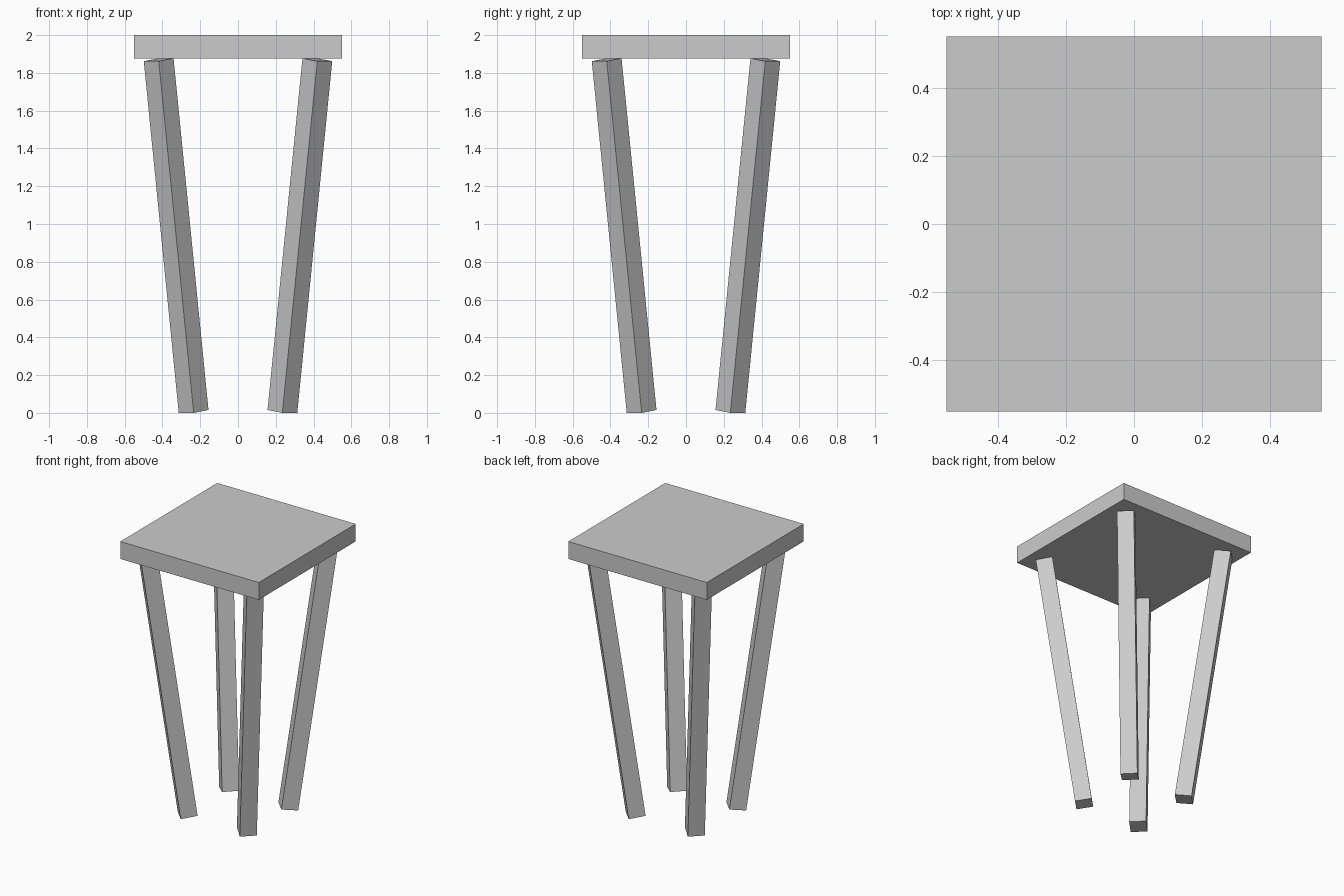
import bpy
import math
from mathutils import Matrix, Vector

default = bpy.data.objects.get("Cube")
if default:
    bpy.data.objects.remove(default, do_unlink=True)

# One plain grey for the whole stool
grey = bpy.data.materials.new("plain grey")
grey.use_nodes = True
colour = (0.6, 0.6, 0.6, 1)
grey.diffuse_color = colour
grey.node_tree.nodes["Principled BSDF"].inputs["Base Color"].default_value = colour


def box(name, size, matrix):
    """Flat-shaded box of the given size, placed by a matrix."""
    bpy.ops.mesh.primitive_cube_add(size=1)
    obj = bpy.context.object
    obj.name = obj.data.name = name
    obj.data.transform(matrix @ Matrix.Diagonal((*size, 1)))
    obj.data.materials.append(grey)
    return obj


# Square seat slab
SEAT_BOTTOM, SEAT_TOP = 1.875, 2.0
box("seat", (1.1, 1.1, SEAT_TOP - SEAT_BOTTOM),
    Matrix.Translation((0, 0, (SEAT_BOTTOM + SEAT_TOP) / 2)))

# Square legs turned to the diagonals, leaning inward towards the floor
LEG, LENGTH, TILT = 0.112, 1.88, math.radians(8)
REACH = 0.3275 * math.sqrt(2)          # leg centre's distance from the axis
HEIGHT = (LENGTH * math.cos(TILT) + LEG * math.sin(TILT)) / 2
for name, turn in (("back_left_leg", 45), ("back_right_leg", 135),
                   ("front_right_leg", 225), ("front_left_leg", 315)):
    place = (Matrix.Rotation(math.radians(turn), 4, "Z")
             @ Matrix.Translation(Vector((REACH, 0, HEIGHT)))
             @ Matrix.Rotation(TILT, 4, "Y"))
    box(name, (LEG, LEG, LENGTH), place)
